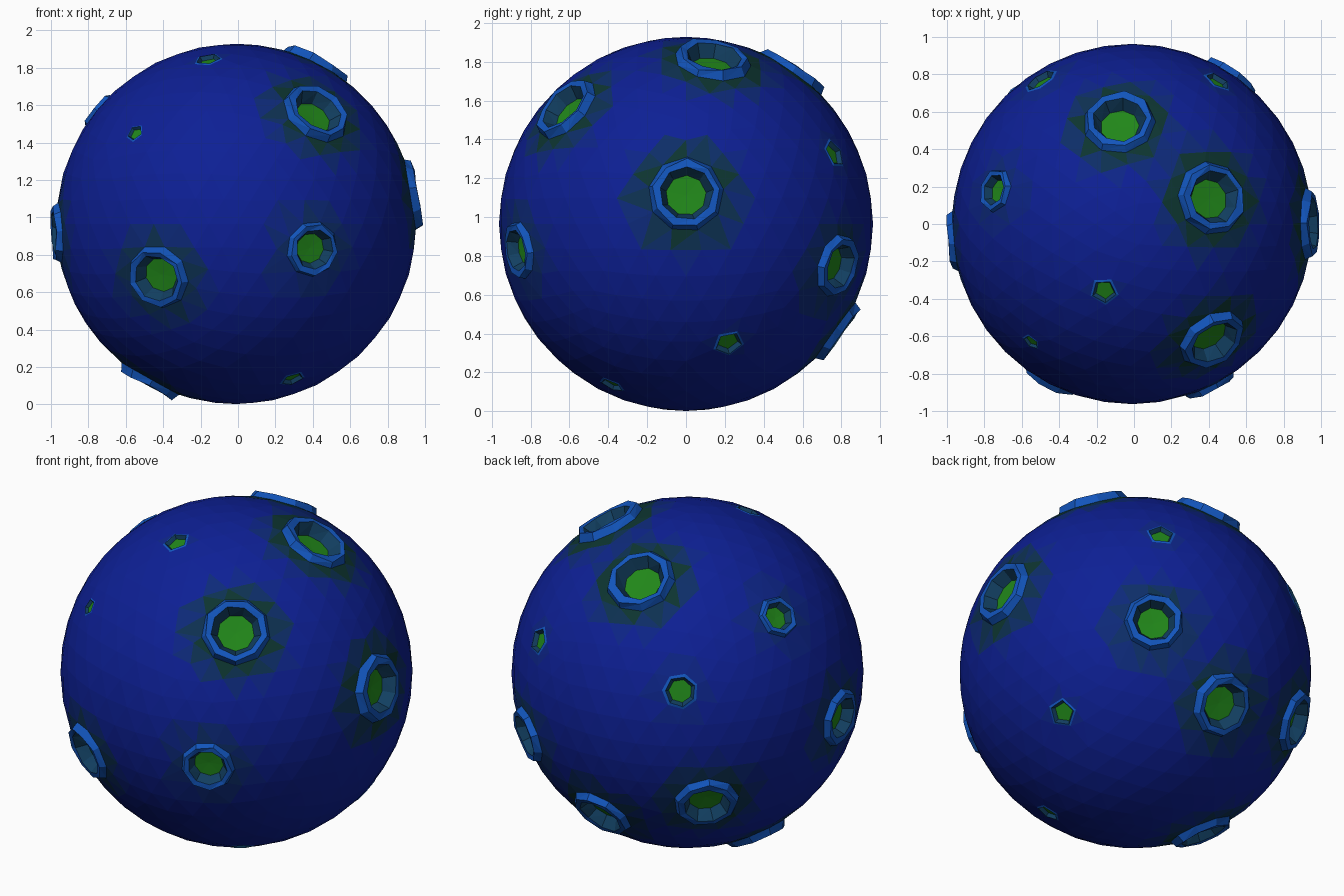
import bpy, bmesh, random
from math import cos, sin, tau
from mathutils import Vector

if "Cube" in bpy.data.objects:
    bpy.data.objects.remove(bpy.data.objects["Cube"])

random.seed(4)
R = 0.963
CENTRE = Vector((-0.01, 0, 0.965))

# craters: direction from the planet centre, outer radius
CRATERS = [
    (0.43, -0.62, 0.595, 0.19), (-0.42, -0.82, -0.285, 0.175), (0.41, -0.86, -0.135, 0.15),
    (-0.15, -0.36, 0.88, 0.08), (-0.54, -0.63, 0.485, 0.055), (0.30, -0.38, -0.825, 0.075),
    (-0.47, 0.01, -0.84, 0.18), (-0.96, -0.09, -0.05, 0.165), (-0.73, 0.18, 0.60, 0.12),
    (0.95, 0.0, 0.155, 0.195), (0.43, 0.14, 0.845, 0.20), (0.52, 0.78, -0.215, 0.165),
    (0.707, 0.22, -0.615, 0.085), (0.46, 0.77, 0.365, 0.085), (0.03, 0.78, -0.56, 0.18),
    (-0.07, 0.55, 0.79, 0.195), (-0.49, 0.77, 0.31, 0.10), (-0.59, 0.66, -0.38, 0.18)]
craters = [(Vector(c[:3]).normalized(), c[3]) for c in CRATERS]

# materials: ground fading from blue to dark green, then rim, wall and floor
BLUE, HALO = Vector((0.004, 0.014, 0.30)), Vector((0.004, 0.035, 0.03))
STEPS = 6
RIM, WALL, FLOOR = STEPS, STEPS + 1, STEPS + 2
colours = [BLUE.lerp(HALO, i / (STEPS - 1)) for i in range(STEPS)]
colours += [Vector((0.006, 0.09, 0.50)), Vector((0.006, 0.05, 0.12)), Vector((0.015, 0.24, 0.01))]

mesh = bpy.data.meshes.new("planet")
planet = bpy.data.objects.new("planet", mesh)
bpy.context.collection.objects.link(planet)
for i, c in enumerate(colours):
    name = f"ground_{i}" if i < STEPS else ("rim", "wall", "floor")[i - STEPS]
    mat = bpy.data.materials.new(name)
    mat.diffuse_color = (*c, 1)
    mat.use_nodes = True
    mat.node_tree.nodes["Principled BSDF"].inputs["Base Color"].default_value = mat.diffuse_color
    mesh.materials.append(mat)


def ring(bm, d, radius, height, sides, phase, wobble=0.0):
    """Ring of vertices around direction d, height above the sphere."""
    u = d.orthogonal().normalized()
    v = d.cross(u)
    out = []
    for k in range(sides):
        a = phase + tau * k / sides
        rr = radius * (1 + random.uniform(-wobble, wobble))
        p = d * (R * R - rr * rr) ** 0.5 + (u * cos(a) + v * sin(a)) * rr
        h = height * (1 + random.uniform(-4, 4) * wobble)
        out.append(bm.verts.new(p.normalized() * (R + h)))
    return out


# ground: sphere points outside the craters, plus every crater's outer ring
ball = bmesh.new()
bmesh.ops.create_icosphere(ball, subdivisions=4, radius=R)
bm = bmesh.new()
for v in ball.verts:
    if all((v.co - d * R).length > r + 0.04 for d, r in craters):
        bm.verts.new(v.co)
ball.free()
outer = []
for d, r in craters:
    sides = 9 if r > 0.13 else 7 if r > 0.09 else 5
    phase = random.random()
    outer.append((ring(bm, d, r, 0, sides, phase), sides, phase))
bmesh.ops.convex_hull(bm, input=bm.verts[:], use_existing_faces=False)

# open each crater by removing the cap inside its ring
for vs, n, phase in outer:
    group = set(vs)
    cap = [f for f in bm.faces if set(f.verts) <= group]
    bmesh.ops.delete(bm, geom=cap, context='FACES_ONLY')
    for e in [e for e in bm.edges if set(e.verts) <= group and not e.link_faces]:
        bm.edges.remove(e)

# ground tint: darker green close to the larger craters
for f in bm.faces:
    c = f.calc_center_median()
    t = max((r / 0.18) ** 2 * max(0, 1 - ((c - d * R).length - r) / 0.17) for d, r in craters)
    f.material_index = min(STEPS - 1, int(t * STEPS * 0.9))

# craters: raised rim, inner wall and green floor
for (d, r), (vs, n, phase) in zip(craters, outer):
    if r > 0.11:
        profile = [(0.87, 0.19, RIM), (0.70, 0.15, RIM), (0.56, -0.22, WALL)]
    else:
        profile = [(0.82, 0.04, RIM), (0.66, -0.25, WALL)]
    last = vs
    for frac, h, m in profile:
        new = ring(bm, d, r * frac, r * h, n, phase, 0.05 if h > 0 else 0)
        for k in range(n):
            j = (k + 1) % n
            for tri in ((last[k], last[j], new[j]), (last[k], new[j], new[k])):
                bm.faces.new(tri).material_index = m
        last = new
    hub = bm.verts.new(d * (R - 0.27 * r))
    for k in range(n):
        bm.faces.new((last[k], last[(k + 1) % n], hub)).material_index = FLOOR

bmesh.ops.recalc_face_normals(bm, faces=bm.faces[:])
bmesh.ops.translate(bm, verts=bm.verts[:], vec=CENTRE)
bm.to_mesh(mesh)
bm.free()
